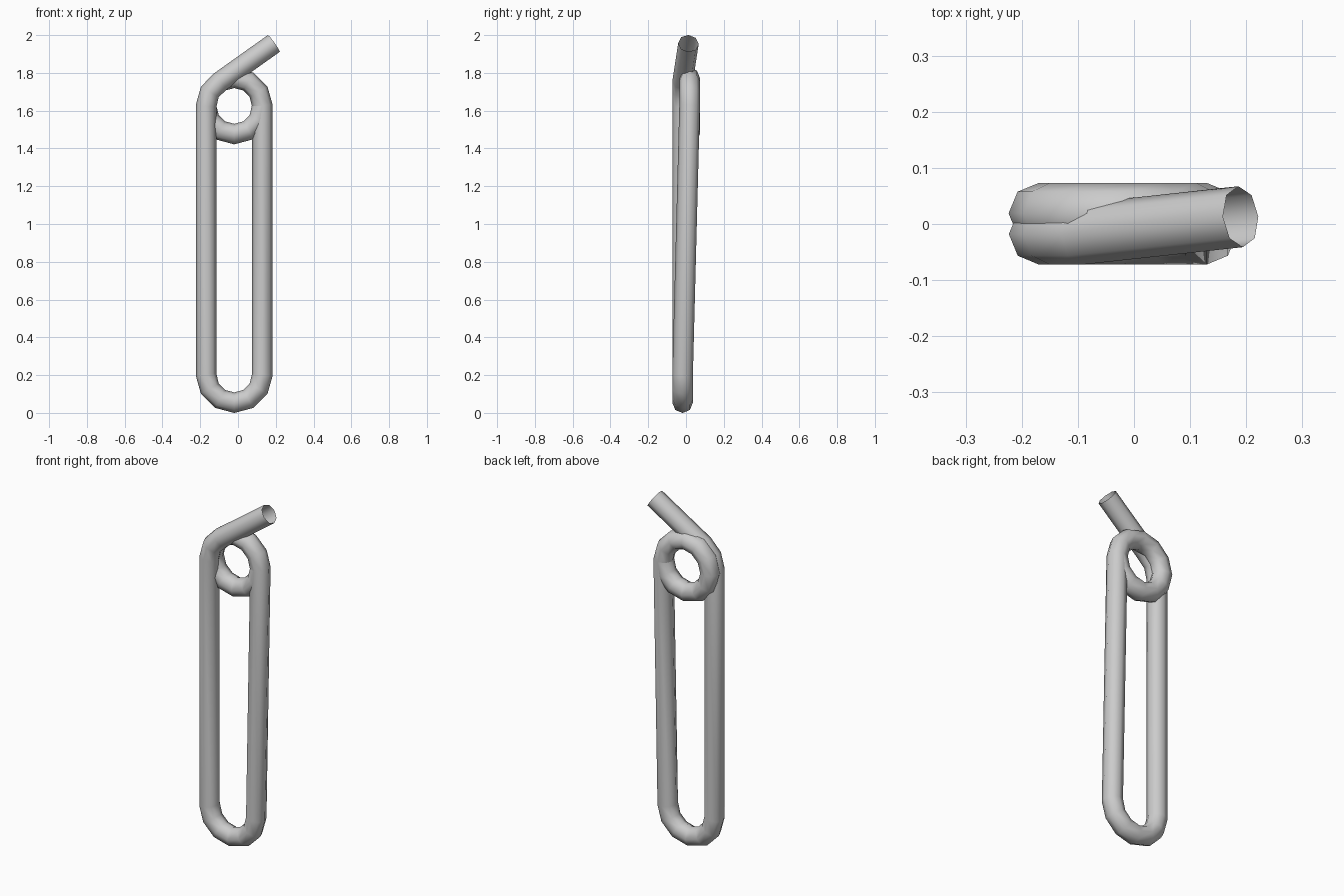
import bpy, bmesh, math
from mathutils import Vector

if "Cube" in bpy.data.objects:
    bpy.data.objects.remove(bpy.data.objects["Cube"])

CX, R, TUBE, SIDES = -0.02, 0.149, 0.0545, 8


def arc(cz, y, start, end):
    # arc points in the xz plane, one every 30 degrees
    step = 30 if end > start else -30
    return [Vector((CX + R * math.cos(math.radians(a)), y,
                    cz + R * math.sin(math.radians(a))))
            for a in range(start, end + step, step)]


def sweep(name, path):
    # open-ended round tube along a path
    bm = bmesh.new()
    rings = []
    for i, p in enumerate(path):
        a = (p - path[i - 1]).normalized() if i else None
        b = (path[i + 1] - p).normalized() if i < len(path) - 1 else None
        t = ((a or b) + (b or a)).normalized()
        side = t.cross(Vector((0, 1, 0))).normalized()
        up = side.cross(t)
        rings.append([bm.verts.new(p + TUBE * (math.cos(k * math.tau / SIDES) * side
                                               + math.sin(k * math.tau / SIDES) * up))
                      for k in range(SIDES)])
    for r, s in zip(rings, rings[1:]):
        for k in range(SIDES):
            j = (k + 1) % SIDES
            bm.faces.new((r[k], r[j], s[j], s[k])).smooth = True
    bmesh.ops.recalc_face_normals(bm, faces=bm.faces)
    mesh = bpy.data.meshes.new(name)
    bm.to_mesh(mesh)
    bm.free()
    ob = bpy.data.objects.new(name, mesh)
    bpy.context.collection.objects.link(ob)


# slanted tip, left leg, bottom bend, right leg leaning back, closed eye ring
path = [Vector((0.19, 0.013, 1.956))]
path += arc(1.625, -0.018, 120, 180)
path += arc(0.203, -0.018, 180, 360)
path += arc(1.625, 0.019, 0, 360)
sweep("bent_wire_loop", path)
